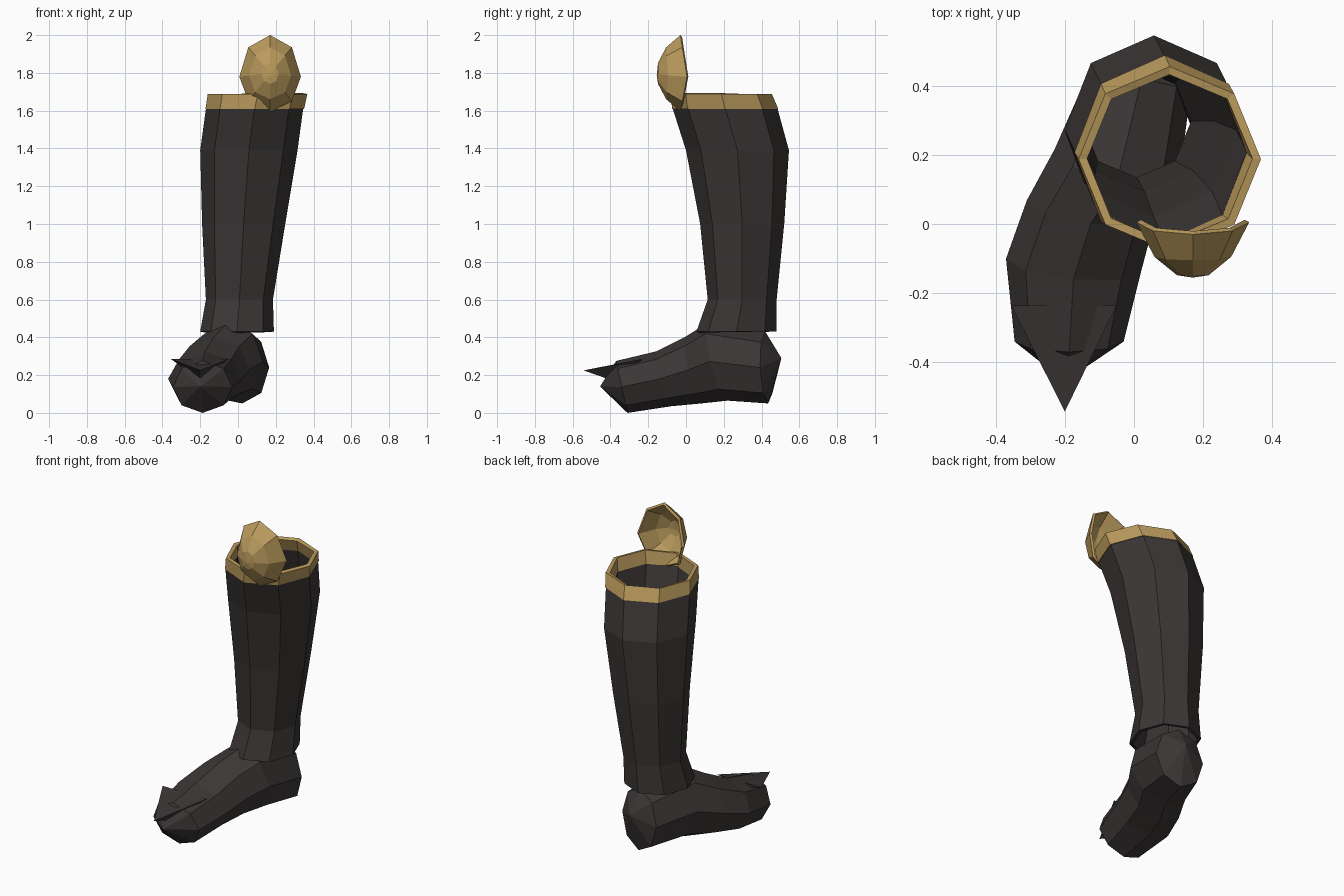
import bpy
from math import cos, sin, pi

if "Cube" in bpy.data.objects:
    bpy.data.objects.remove(bpy.data.objects["Cube"])

SIDES = 8
ANGLES = [2 * pi * i / SIDES for i in range(SIDES)]


def material(name, rgb):
    mat = bpy.data.materials.new(name)
    mat.use_nodes = True
    mat.diffuse_color = (*rgb, 1)
    mat.node_tree.nodes["Principled BSDF"].inputs["Base Color"].default_value = (*rgb, 1)
    return mat


leather = material("dark leather", (0.045, 0.037, 0.037))
gold = material("antique gold", (0.5, 0.33, 0.11))


def add_mesh(name, verts, faces, mat, wall=0.0):
    mesh = bpy.data.meshes.new(name)
    mesh.from_pydata(verts, [], faces)
    mesh.materials.append(mat)
    obj = bpy.data.objects.new(name, mesh)
    bpy.context.collection.objects.link(obj)
    if wall:
        mod = obj.modifiers.new("wall", "SOLIDIFY")
        mod.thickness = wall
        mod.offset = -1
    return obj


def loft(name, rings, mat, wall=0.0, start=None, end=None):
    """Skin a list of rings, optionally closing the ends with a point."""
    verts = [p for ring in rings for p in ring]
    faces = []
    for r in range(len(rings) - 1):
        a, b = r * SIDES, (r + 1) * SIDES
        for i in range(SIDES):
            j = (i + 1) % SIDES
            faces.append((a + i, a + j, b + j, b + i))
    last = (len(rings) - 1) * SIDES
    if start:
        verts.append(start)
        faces += [((i + 1) % SIDES, i, len(verts) - 1) for i in range(SIDES)]
    if end:
        verts.append(end)
        faces += [(last + i, last + (i + 1) % SIDES, len(verts) - 1) for i in range(SIDES)]
    return add_mesh(name, verts, faces, mat, wall)


def level_ring(z, x0, x1, y0, y1):
    cx, cy, rx, ry = (x0 + x1) / 2, (y0 + y1) / 2, (x1 - x0) / 2, (y1 - y0) / 2
    return [(cx + rx * cos(a), cy + ry * sin(a), z) for a in ANGLES]


# Boot shaft: height, x range, y range
shaft = [
    (0.43, -0.20, 0.19, 0.055, 0.48),
    (0.60, -0.17, 0.185, 0.115, 0.48),
    (1.00, -0.19, 0.25, 0.075, 0.52),
    (1.39, -0.20, 0.315, 0.0, 0.545),
    (1.61, -0.17, 0.345, -0.07, 0.485),
]
loft("boot_shaft", [level_ring(*s) for s in shaft], leather, wall=0.02)

# Gold band around the top
band = [(1.61, -0.172, 0.35, -0.074, 0.488), (1.688, -0.16, 0.367, -0.08, 0.455)]
loft("top_band", [level_ring(*s) for s in band], gold, wall=0.025)


# Foot: x range, top (y, z), bottom (y, z), sideways skew
def foot_ring(x0, x1, top, bottom, skew):
    cx, half = (x0 + x1) / 2, (x1 - x0) / 2
    ring = []
    for a in ANGLES:
        t = (sin(a) + 1) / 2
        y = bottom[0] + (top[0] - bottom[0]) * t - skew * half * cos(a)
        ring.append((cx + half * cos(a), y, bottom[1] + (top[1] - bottom[1]) * t))
    return ring


foot = [
    (-0.12, 0.165, (0.42, 0.43), (0.435, 0.05), 0.25),
    (-0.23, 0.13, (0.12, 0.48), (0.22, 0.065), 0.25),
    (-0.31, 0.06, (0.0, 0.405), (0.08, 0.05), 0.15),
    (-0.37, 0.02, (-0.16, 0.325), (-0.08, 0.035), 0.1),
    (-0.345, -0.03, (-0.37, 0.275), (-0.31, 0.0), 0.0),
]
loft("foot", [foot_ring(*s) for s in foot], leather,
     start=(0.04, 0.505, 0.29), end=(-0.2, -0.455, 0.14))

# Pointed toe plate, a shallow wedge sunk into the foot
add_mesh("toe_spike",
         [(-0.2, -0.542, 0.225), (-0.355, -0.235, 0.285), (-0.05, -0.235, 0.285),
          (-0.2, -0.40, 0.175), (-0.2, -0.24, 0.245)],
         [(0, 2, 1), (0, 1, 3), (0, 3, 2), (1, 4, 3), (2, 3, 4), (1, 2, 4)], leather)


# Knee guard: an open faceted dome
def dome_ring(scale, y, bend):
    return [(0.17 + 0.163 * scale * cos(a), y - bend * abs(sin(a)),
             1.798 + (0.202 * sin(a) - 0.018 * (1 - abs(sin(a)))) * scale) for a in ANGLES]


loft("knee_guard",
     [dome_ring(1, 0.005, 0.035), dome_ring(0.68, -0.095, 0.01), dome_ring(0.28, -0.148, 0)],
     gold, wall=0.015, end=(0.17, -0.155, 1.785))
